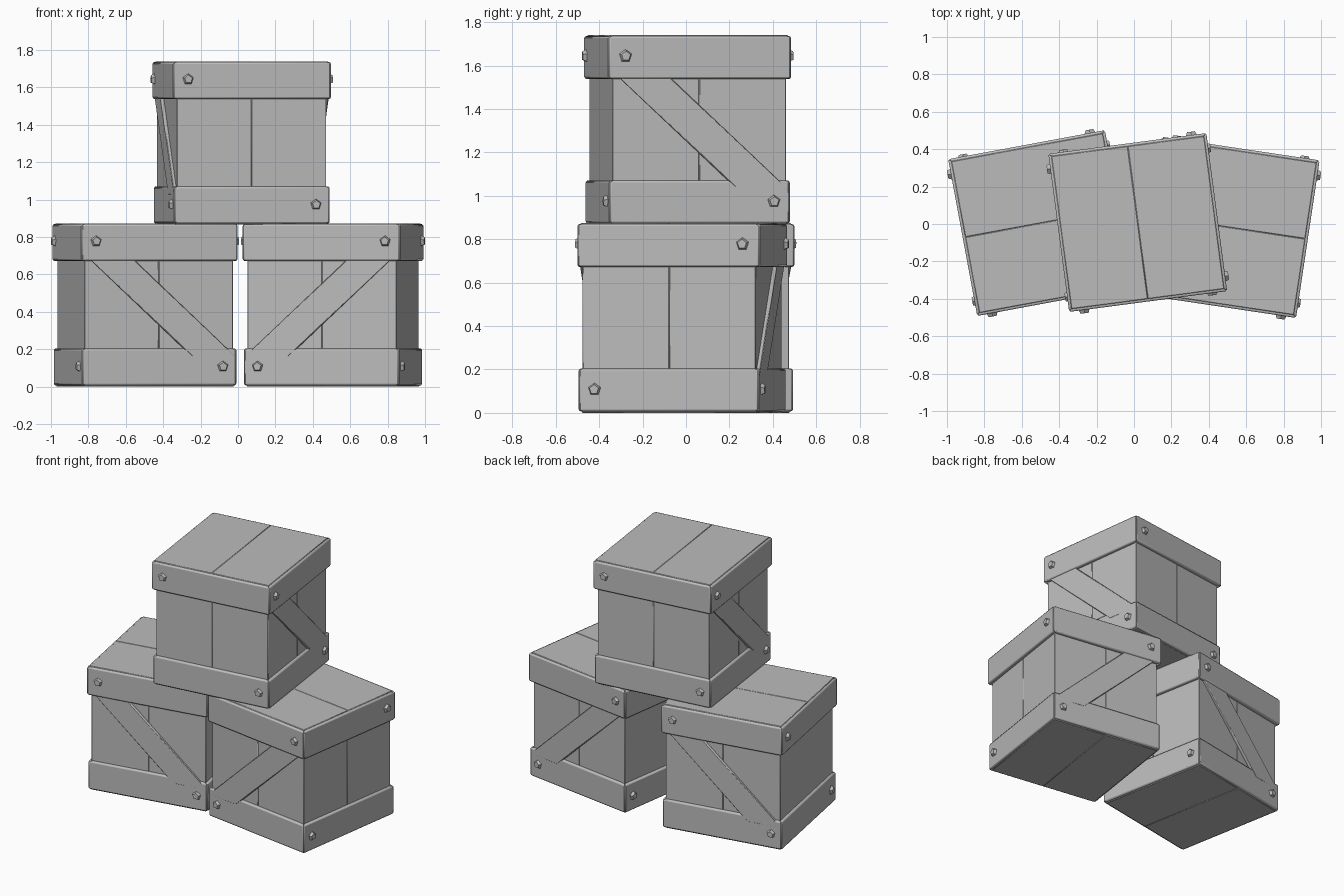
import bpy
import bmesh
from math import radians, pi
from mathutils import Matrix, Vector

cube = bpy.data.objects.get("Cube")
if cube:
    bpy.data.objects.remove(cube, do_unlink=True)

grey = bpy.data.materials.new("plain grey")
grey.use_nodes = True
grey.diffuse_color = (0.5, 0.5, 0.5, 1)
grey.node_tree.nodes["Principled BSDF"].inputs["Base Color"].default_value = (0.5, 0.5, 0.5, 1)

BODY = 0.403          # half width of the plank body
TOP_HALF, LOW_HALF = 0.426, 0.42
HEIGHT = 0.874


def turn(k):
    """Quarter turns that carry the front side onto the other sides."""
    return Matrix.Rotation(k * pi / 2, 4, 'Z')


def prism(bm, outline, offset, matrix=Matrix()):
    """Extrude a 3D outline along an offset."""
    a = [bm.verts.new(matrix @ Vector(p)) for p in outline]
    b = [bm.verts.new(matrix @ (Vector(p) + Vector(offset))) for p in outline]
    bm.faces.new(a)
    bm.faces.new(b[::-1])
    for i in range(len(a)):
        j = (i + 1) % len(a)
        bm.faces.new((a[i], b[i], b[j], a[j]))


def box(bm, x0, x1, y0, y1, z0, z1):
    prism(bm, [(x0, y0, z0), (x1, y0, z0), (x1, y1, z0), (x0, y1, z0)], (0, 0, z1 - z0))


def finish(name, bm, place, bevel=0, segments=1):
    bmesh.ops.recalc_face_normals(bm, faces=bm.faces)
    mesh = bpy.data.meshes.new(name)
    bm.to_mesh(mesh)
    bm.free()
    mesh.materials.append(grey)
    obj = bpy.data.objects.new(name, mesh)
    bpy.context.collection.objects.link(obj)
    obj.matrix_world = place
    if bevel:
        mod = obj.modifiers.new("soft_edges", 'BEVEL')
        mod.width = bevel
        mod.segments = segments
        mod.limit_method = 'ANGLE'
        bpy.ops.object.select_all(action='DESELECT')
        obj.select_set(True)
        bpy.context.view_layer.objects.active = obj
        bpy.ops.object.shade_smooth_by_angle(angle=radians(50))


def crate(name, x, y, z, angle, side=1):
    place = Matrix.Translation((x, y, z)) @ Matrix.Rotation(radians(angle), 4, 'Z')

    # Side planks, with a seam down the middle of every side
    bm = bmesh.new()
    for x0, x1 in ((-BODY, 0), (0, BODY)):
        for y0, y1 in ((-BODY, 0), (0, BODY)):
            box(bm, x0, x1, y0, y1, 0.02, HEIGHT - 0.02)
    finish(name + "_side_planks", bm, place, 0.003)

    # Lid and base, two planks each
    bm = bmesh.new()
    lid = TOP_HALF - 0.014
    base = LOW_HALF - 0.014
    for s0, s1 in ((-1, 0), (0, 1)):
        box(bm, -lid, lid, s0 * lid, s1 * lid, HEIGHT - 0.03, HEIGHT)
        box(bm, s0 * base, s1 * base, -base, base, 0, 0.03)
    finish(name + "_lid_and_base", bm, place, 0.003)

    # Mitred boards around the top and bottom
    bm = bmesh.new()
    inner = BODY - 0.01
    for half, z0, z1 in ((LOW_HALF, 0.006, 0.205), (TOP_HALF, 0.672, HEIGHT - 0.004)):
        for k in range(4):
            prism(bm, [(-half, -half, z0), (half, -half, z0), (inner, -inner, z0), (-inner, -inner, z0)],
                  (0, 0, z1 - z0), turn(k))
    finish(name + "_band_boards", bm, place, 0.01, 2)

    # Diagonal braces on two opposite sides
    bm = bmesh.new()
    lean, half_width = 0.298 * side, 0.118
    for k in (0, 2):
        outline = [(-lean - half_width, -BODY + 0.01, 0.72), (-lean + half_width, -BODY + 0.01, 0.72),
                   (lean + half_width, -BODY + 0.01, 0.16), (lean - half_width, -BODY + 0.01, 0.16)]
        prism(bm, outline, (0, -0.028, 0), turn(k))
    finish(name + "_braces", bm, place, 0.004)

    # Five-sided bolts at opposite corners of each side
    bm = bmesh.new()
    for k in range(4):
        for u, half, bz in ((-0.345, TOP_HALF, 0.778), (0.345, LOW_HALF, 0.108)):
            matrix = turn(k) @ Matrix.Translation((u * side, -half - 0.007, bz)) @ Matrix.Rotation(pi / 2, 4, 'X')
            bmesh.ops.create_cone(bm, cap_ends=True, segments=5, radius1=0.032, radius2=0.022,
                                  depth=0.022, matrix=matrix)
    finish(name + "_bolts", bm, place)


crate("lower_right_crate", -0.497, 0.005, 0, 10.5)
crate("lower_left_crate", 0.508, -0.018, 0, -8.5, side=-1)
crate("upper_crate", 0.02, 0.008, 0.866, 97.5)
